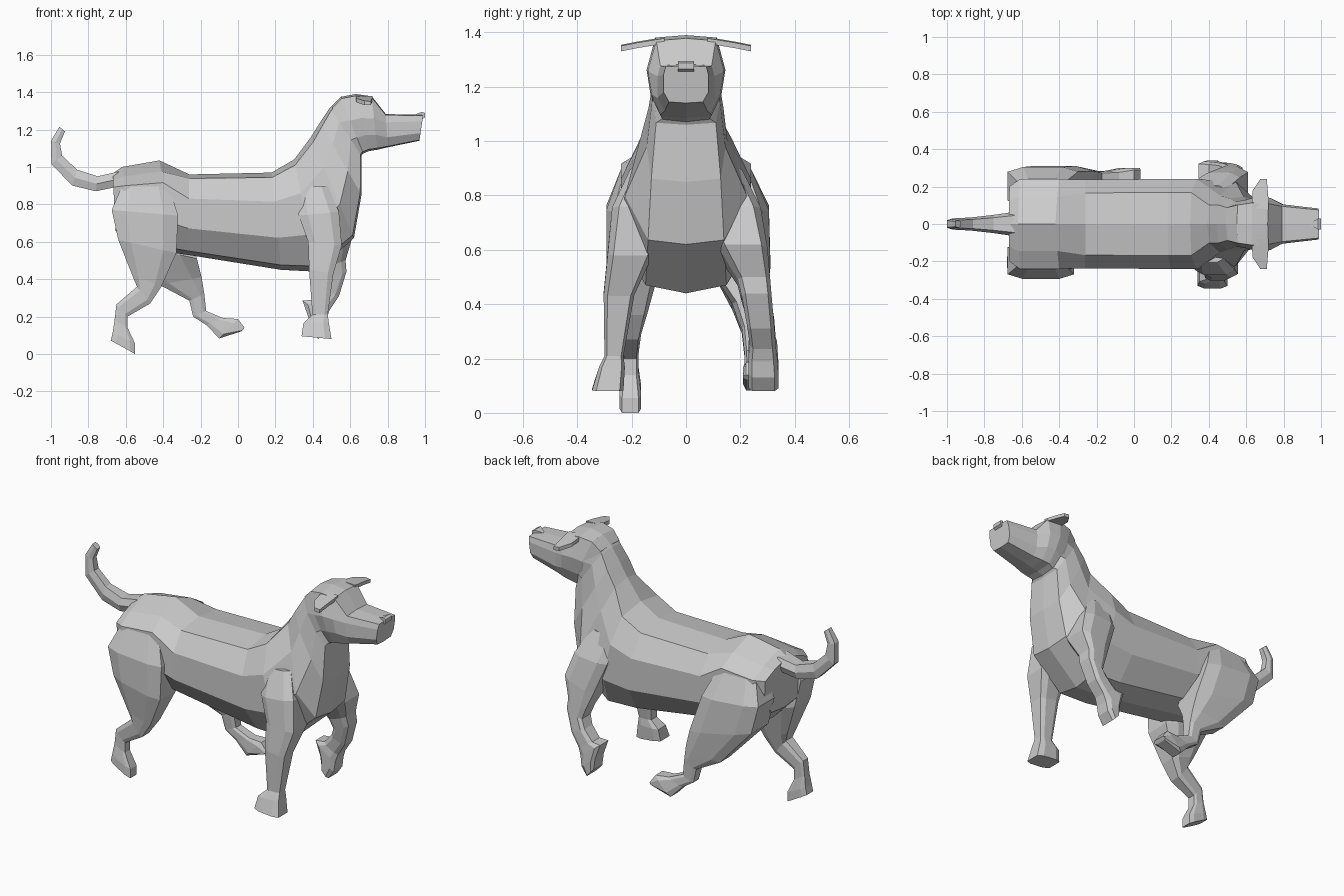
import bpy, bmesh
from mathutils import Vector

# Cross-sections: (position from first to second rim point, share of half width)
RUMP = [(0, 0), (.12, .6), (.24, 1), (.67, 1), (.95, .62), (1, 0)]
TORSO = [(0, 0), (.05, .7), (.3, 1), (.67, 1), (.95, .62), (1, 0)]
SHOULDER = [(0, 0), (.05, .45), (.3, .68), (.67, 1), (.97, .62), (1, 0)]
NECK = [(0, 0), (.05, .7), (.3, .95), (.67, 1), (.97, .88), (1, 0)]
HEAD = [(0, 0), (.03, .78), (.42, 1), (.72, .9), (.97, .65), (1, 0)]
MUZZLE = [(0, 0), (.03, .9), (.25, 1), (.7, 1), (.97, .75), (1, 0)]
LIMB = [(0, .75), (.22, 1), (.78, 1), (1, .75)]
TAIL = [(0, .7), (.5, 1), (1, .7)]
BOX = [(0, 1), (1, 1)]


def ring(a, b, y0, y1, profile):
    """Closed ring spanning a to b in the side plane and y0 to y1 across."""
    a, b = Vector((a[0], 0, a[1])), Vector((b[0], 0, b[1]))
    mid, half = (y0 + y1) / 2, abs(y1 - y0) / 2
    one = [a.lerp(b, t) + Vector((0, mid + w * half, 0)) for t, w in profile]
    two = [a.lerp(b, t) + Vector((0, mid - w * half, 0))
           for t, w in reversed(profile) if w > 0]
    return one + two


def loft(name, rings):
    """Skin equal rings and cap both ends."""
    bm = bmesh.new()
    loops = [[bm.verts.new(p) for p in r] for r in rings]
    n = len(loops[0])
    for lo, hi in zip(loops, loops[1:]):
        for i in range(n):
            j = (i + 1) % n
            bm.faces.new((lo[i], lo[j], hi[j], hi[i]))
    bm.faces.new(loops[0])
    bm.faces.new(loops[-1])
    bmesh.ops.recalc_face_normals(bm, faces=bm.faces)
    me = bpy.data.meshes.new(name)
    bm.to_mesh(me)
    bm.free()
    ob = bpy.data.objects.new(name, me)
    bpy.context.collection.objects.link(ob)
    return ob


def central(name, rows):
    return loft(name, [ring(a, b, -w, w, p) for a, b, w, p in rows])


def leg(name, side, rows):
    return loft(name, [ring(a, b, side * i, side * o, LIMB)
                       for a, b, i, o in rows])


# Torso and neck: top point, bottom point, half width, cross-section
central("torso", [
    ((-.67, .965), (-.655, .66), .20, RUMP),
    ((-.62, 1.0), (-.58, .58), .24, RUMP),
    ((-.42, 1.035), (-.34, .54), .24, RUMP),
    ((-.26, .96), (-.27, .53), .238, TORSO),
    ((.18, .97), (.23, .45), .24, TORSO),
    ((.30, 1.04), (.42, .44), .24, TORSO),
    ((.39, 1.16), (.62, .62), .225, SHOULDER),
    ((.44, 1.24), (.66, .85), .145, NECK),
    ((.49, 1.315), (.66, 1.06), .125, NECK),
    ((.55, 1.375), (.67, 1.075), .13, HEAD)])

# Head and muzzle
central("head", [
    ((.50, 1.325), (.655, 1.06), .115, HEAD),
    ((.55, 1.375), (.665, 1.07), .13, HEAD),
    ((.63, 1.39), (.70, 1.085), .145, HEAD),
    ((.715, 1.378), (.745, 1.092), .14, HEAD),
    ((.79, 1.283), (.80, 1.105), .105, MUZZLE),
    ((.99, 1.278), (.97, 1.14), .083, MUZZLE)])

# Nose
central("nose", [
    ((.945, 1.28), (.945, 1.265), .008, BOX),
    ((.985, 1.295), (.985, 1.255), .03, BOX),
    ((1.0, 1.288), (1.0, 1.265), .03, BOX)])

# Tail
central("tail", [
    ((-.64, .975), (-.64, .895), .065, TAIL),
    ((-.75, .95), (-.76, .87), .048, TAIL),
    ((-.86, .985), (-.885, .90), .035, TAIL),
    ((-.94, 1.06), (-.998, 1.015), .03, TAIL),
    ((-.952, 1.125), (-1.0, 1.14), .026, TAIL),
    ((-.925, 1.19), (-.955, 1.215), .02, TAIL)])

# Ears: back x, front x, y, height
for side, label in ((-1, "right"), (1, "left")):
    sections = [(.63, .72, .08, 1.37), (.63, .72, .12, 1.364),
                (.635, .715, .18, 1.354), (.675, .71, .24, 1.342)]
    loft(label + "_ear", [
        [(x0, side * y, z + .012), (x1, side * y, z + .008),
         (x1, side * y, z - .012), (x0, side * y, z - .01)]
        for x0, x1, y, z in sections])

# Legs: back point, front point, inner y, outer y
leg("right_hind_leg", -1, [
    ((-.62, .90), (-.37, .90), .12, .238),
    ((-.675, .77), (-.32, .74), .10, .293),
    ((-.64, .61), (-.33, .54), .09, .293),
    ((-.565, .42), (-.41, .36), .14, .26),
    ((-.54, .36), (-.47, .27), .165, .25),
    ((-.65, .265), (-.59, .20), .175, .235),
    ((-.66, .18), (-.59, .14), .175, .235),
    ((-.67, .115), (-.55, .055), .165, .245),
    ((-.68, .072), (-.55, 0), .165, .245)])

leg("left_hind_leg", 1, [
    ((-.62, .90), (-.37, .90), .12, .238),
    ((-.675, .77), (-.30, .74), .10, .305),
    ((-.63, .60), (-.22, .51), .09, .31),
    ((-.42, .37), (-.195, .41), .17, .295),
    ((-.26, .285), (-.18, .32), .205, .285),
    ((-.24, .20), (-.17, .23), .215, .28),
    ((-.17, .155), (-.08, .192), .215, .285),
    ((-.10, .083), (0, .187), .21, .30),
    ((.02, .122), (.035, .14), .21, .30)])

leg("right_front_leg", -1, [
    ((.32, .89), (.48, .90), .04, .205),
    ((.325, .74), (.54, .76), .06, .272),
    ((.375, .60), (.555, .58), .12, .288),
    ((.38, .45), (.51, .43), .19, .303),
    ((.398, .21), (.48, .21), .23, .30),
    ((.35, .165), (.485, .17), .225, .32),
    ((.34, .095), (.50, .08), .23, .345)])

leg("left_front_leg", 1, [
    ((.33, .89), (.49, .90), .04, .205),
    ((.35, .74), (.565, .76), .06, .275),
    ((.42, .56), (.61, .62), .12, .30),
    ((.46, .46), (.575, .50), .19, .31),
    ((.48, .40), (.58, .44), .205, .315),
    ((.455, .35), (.54, .31), .225, .325),
    ((.40, .29), (.49, .235), .235, .33),
    ((.345, .285), (.475, .19), .23, .335),
    ((.375, .20), (.465, .13), .23, .34),
    ((.385, .13), (.43, .08), .23, .34)])
